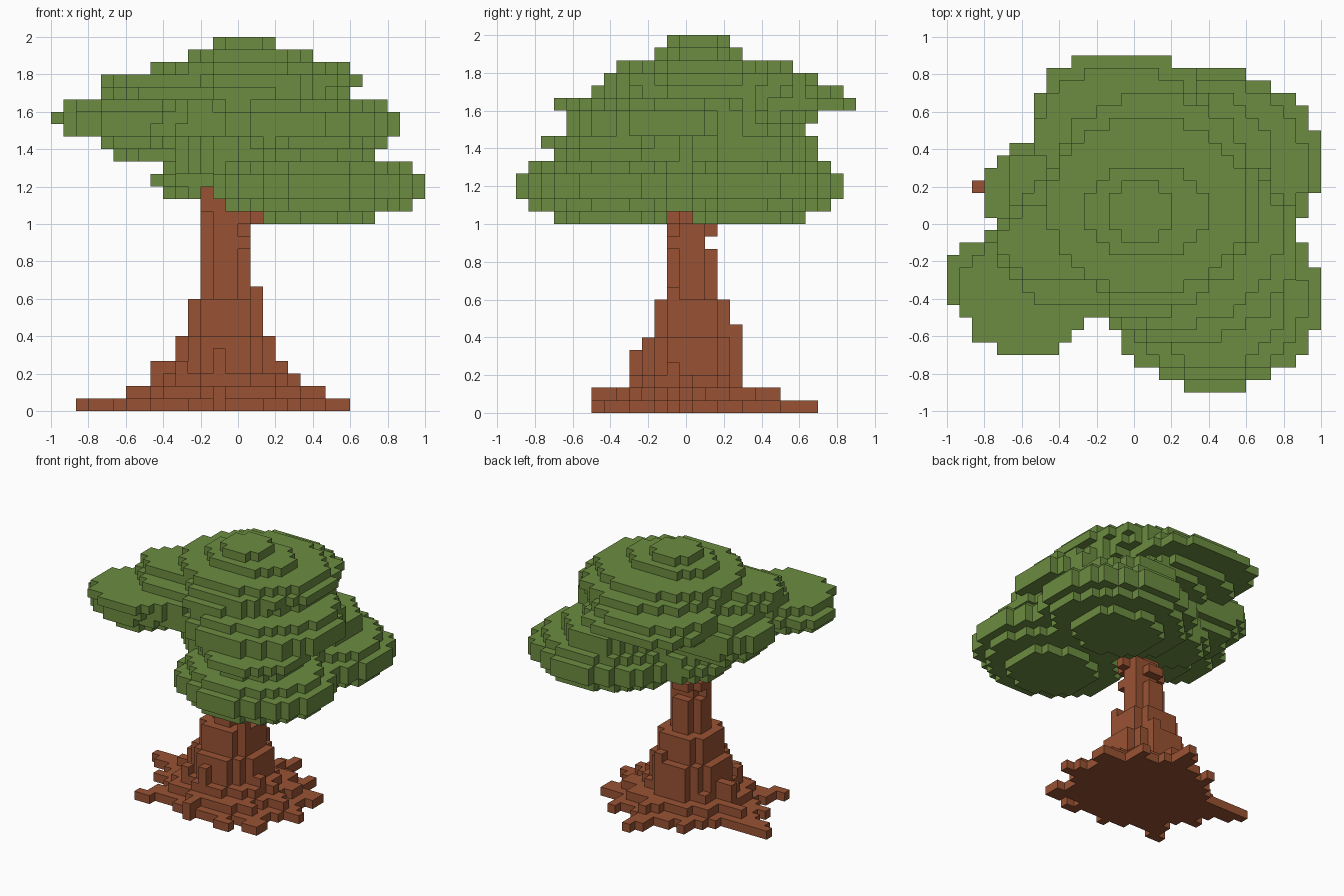
import bpy, bmesh

if "Cube" in bpy.data.objects:
    bpy.data.objects.remove(bpy.data.objects["Cube"])

V = 2 / 30          # voxel size


def material(name, rgb):
    m = bpy.data.materials.new(name)
    m.diffuse_color = (*rgb, 1)
    m.use_nodes = True
    m.node_tree.nodes["Principled BSDF"].inputs["Base Color"].default_value = m.diffuse_color
    return m


def disc(cells, k0, k1, cx, cy, rx, ry):
    """Fill elliptical layers k0..k1 of the voxel grid."""
    for k in range(k0, k1 + 1):
        for i in range(30):
            for j in range(-13, 14):
                x, y = (i - 14.5) * V, j * V
                if ((x - cx) / rx) ** 2 + ((y - cy) / ry) ** 2 <= 1:
                    cells.add((i, j, k))


def blob(cells, cx, cy, cz, rx, ry, rz):
    """Fill a flattened ellipsoid, layer by layer."""
    for k in range(30):
        t = 1 - (((k + 0.5) * V - cz) / rz) ** 2
        if t > 0.02:
            disc(cells, k, k, cx, cy, rx * t ** 0.5, ry * t ** 0.5)


def root(cells, k, x0, y0, x1, y1, w):
    """Thick voxel line along the ground, tapering to its tip."""
    for s in range(31):
        t = s / 30
        r = w * (1 - t) + 0.04
        disc(cells, k, k, x0 + (x1 - x0) * t, y0 + (y1 - y0) * t, r, r)


def voxel_object(name, cells, mat):
    """Build only the exposed cube faces."""
    bm = bmesh.new()
    verts = {}

    def vert(p):
        if p not in verts:
            verts[p] = bm.verts.new(((p[0] - 15) * V, (p[1] - 0.5) * V, p[2] * V))
        return verts[p]

    for c in cells:
        for axis in range(3):
            for side in (0, 1):
                n = list(c)
                n[axis] += 1 if side else -1
                if tuple(n) in cells:
                    continue
                u, w = (axis + 1) % 3, (axis + 2) % 3
                quad = []
                for a, b in ((0, 0), (1, 0), (1, 1), (0, 1)):
                    p = list(c)
                    p[axis] += side
                    p[u] += a
                    p[w] += b
                    quad.append(vert(tuple(p)))
                bm.faces.new(quad if side else quad[::-1])
    me = bpy.data.meshes.new(name)
    bm.to_mesh(me)
    bm.free()
    me.materials.append(mat)
    ob = bpy.data.objects.new(name, me)
    bpy.context.collection.objects.link(ob)


# Trunk: stacked (k0, k1, x min, x max, y min, y max) sections
trunk = set()
for k0, k1, xa, xb, ya, yb in (
        (0, 0, -.53, .47, -.45, .5), (1, 1, -.47, .37, -.37, .4),
        (2, 2, -.4, .27, -.3, .3), (3, 3, -.33, .2, -.23, .3),
        (4, 5, -.33, .2, -.23, .3), (6, 8, -.27, .13, -.17, .23),
        (9, 12, -.2, .07, -.1, .17), (13, 13, -.2, .07, -.1, .1), (14, 14, -.2, .07, -.1, .17),
        (15, 15, -.2, .13, -.1, .1), (16, 16, -.2, -.05, -.1, .03),
        (17, 17, -.2, -.12, -.1, .03)):
    disc(trunk, k0, k1, (xa + xb) / 2, (ya + yb) / 2, (xb - xa) / 2, (yb - ya) / 2)

# Roots spreading over the ground
for x, y in ((.57, -.07), (.5, .23), (.3, .45), (.03, .67), (-.33, .45), (-.83, .2),
             (-.63, -.07), (-.53, -.4), (-.1, -.47), (.2, -.45), (.43, -.4)):
    root(trunk, 0, -.07, .05, x, y, .2)
    root(trunk, 1, -.07, .05, x * .7, y * .72, .08)
disc(trunk, 1, 1, -.1, -.45, .06, .06)
root(trunk, 2, -.07, .05, -.43, .07, .1)
root(trunk, 3, -.07, .05, -.43, .07, .06)
root(trunk, 2, -.07, .05, .3, 0, .1)
# Bark ridges on the lower trunk
for x, y, top in ((-.23, .13, 8), (.1, -.07, 9), (.03, .27, 6), (-.1, -.27, 4),
                  (.17, .13, 5), (.23, -.07, 3), (-.3, -.2, 3)):
    disc(trunk, 0, top, x, y, .05, .05)

# Foliage
leaves = set()
blob(leaves, .43, -.4, 1.2, .57, .5, .2)         # lower front clump
blob(leaves, .43, .33, 1.2, .57, .5, .2)         # lower back clump
disc(leaves, 21, 21, .43, -.4, .37, .37)
disc(leaves, 20, 21, .36, .33, .37, .37)
blob(leaves, -.1, .2, 1.235, .37, .27, .13)      # small clump beside the trunk
disc(leaves, 19, 21, .17, 0, .53, .5)            # middle body
disc(leaves, 22, 23, .27, -.1, .6, .53)
disc(leaves, 24, 24, .22, -.03, .57, .52)
disc(leaves, 22, 22, .15, .3, .47, .335)
disc(leaves, 21, 22, -.55, -.37, .19, .2)        # front left wing
disc(leaves, 22, 22, -.6, -.35, .335, .28)
disc(leaves, 23, 23, -.58, -.32, .42, .31)
disc(leaves, 24, 24, -.57, -.37, .37, .335)
disc(leaves, 22, 24, -.3, -.17, .4, .33)
disc(leaves, 25, 25, -.34, -.1, .4, .33)
disc(leaves, 26, 26, -.36, -.1, .37, .22)
disc(leaves, 20, 20, -.35, .15, .32, .25)        # left clump
disc(leaves, 21, 21, -.4, .17, .335, .27)
disc(leaves, 22, 23, -.45, .17, .35, .29)
disc(leaves, 24, 24, -.38, .2, .3, .25)
disc(leaves, 23, 23, -.05, .4, .44, .31)         # back clump
disc(leaves, 24, 24, -.2, .53, .35, .38)
disc(leaves, 24, 24, .07, .53, .35, .38)
disc(leaves, 25, 25, -.05, .45, .47, .39)
for k, x, y, rx, ry in ((25, .05, .13, .56, .63), (26, .1, .13, .57, .57),
                        (27, .07, .1, .535, .47), (28, .07, .07, .335, .24),
                        (29, .033, .07, .18, .175)):   # crown dome
    disc(leaves, k, k, x, y, rx, ry)
leaves -= trunk

voxel_object("trunk", trunk, material("bark brown", (.32, .086, .034)))
voxel_object("foliage", leaves, material("leaf green", (.15, .265, .053)))
